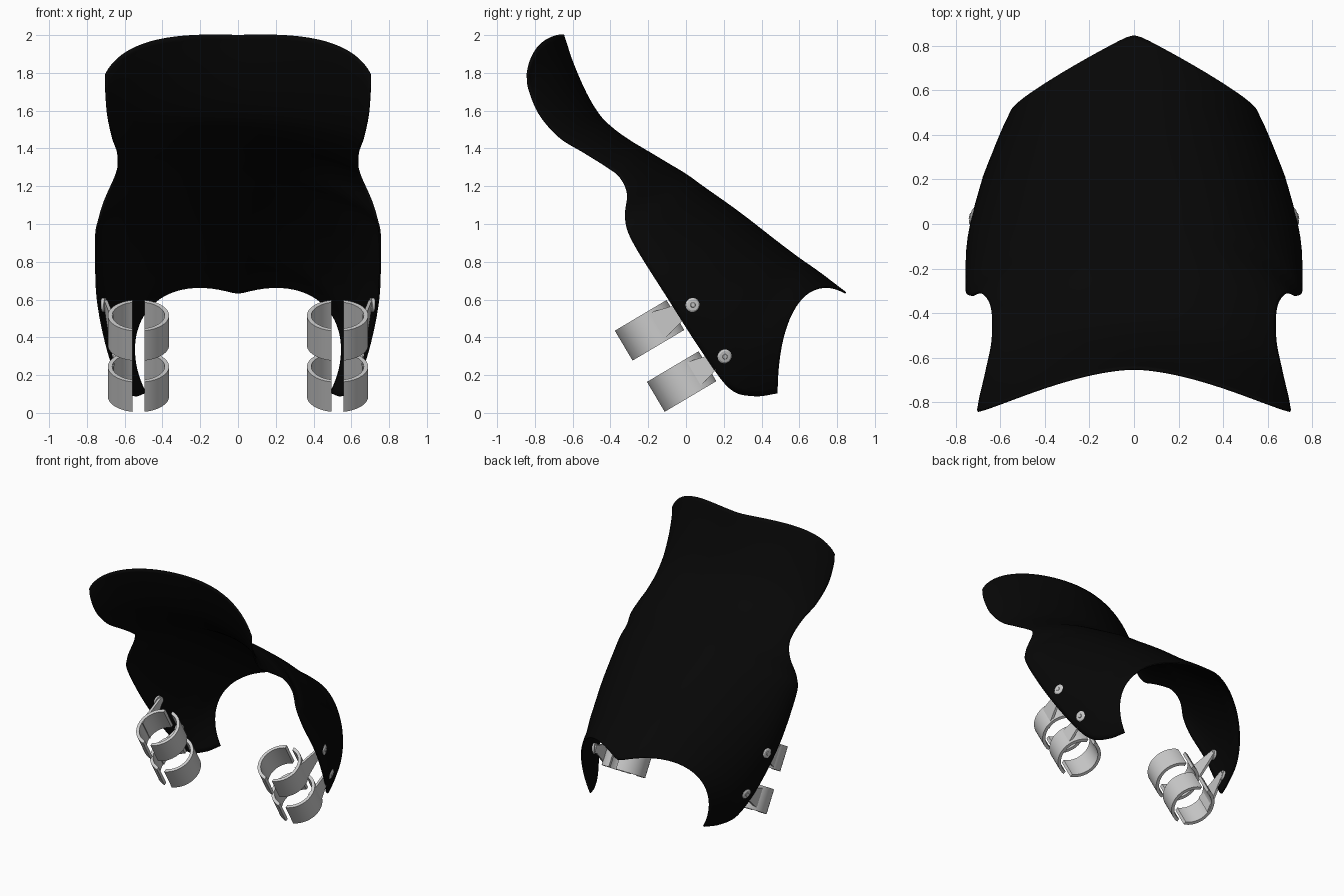
import bpy, bmesh, math
from mathutils import Vector
from mathutils.bvhtree import BVHTree

if "Cube" in bpy.data.objects:
    bpy.data.objects.remove(bpy.data.objects["Cube"])

black = bpy.data.materials.new("black_plastic")
black.diffuse_color = (0.002, 0.002, 0.002, 1)
black.use_nodes = True
black.node_tree.nodes["Principled BSDF"].inputs["Base Color"].default_value = black.diffuse_color


def make_object(name, verts, faces, angle=40):
    mesh = bpy.data.meshes.new(name)
    mesh.from_pydata(verts, [], faces)
    bm = bmesh.new()
    bm.from_mesh(mesh)
    bmesh.ops.recalc_face_normals(bm, faces=bm.faces)
    bm.to_mesh(mesh)
    bm.free()
    obj = bpy.data.objects.new(name, mesh)
    bpy.context.collection.objects.link(obj)
    bpy.ops.object.select_all(action='DESELECT')
    obj.select_set(True)
    bpy.context.view_layer.objects.active = obj
    bpy.ops.object.shade_smooth_by_angle(angle=math.radians(angle))
    return obj


def mirror(obj):
    m = obj.modifiers.new("mirror", 'MIRROR')
    m.use_mirror_merge = False


# Fender stations, nose to tail:
# spine y, z | side edge y, z | half width | sweep angle | backward bow
ROWS = [
    (.845, .635, .483, .105, .55, 117, .46),
    (.70, .745, .36, .09, .59, 113, .25),
    (.60, .815, .23, .13, .635, 107, .12),
    (.48, .905, .08, .33, .695, 98, .03),
    (.28, 1.06, -.10, .61, .745, 93, 0),
    (.09, 1.195, -.28, .90, .752, 90, 0),
    (.00, 1.26, -.322, 1.03, .75, 78, 0),
    (-.10, 1.32, -.31, 1.16, .755, 66, 0),
    (-.20, 1.38, -.35, 1.25, .75, 60, 0),
    (-.30, 1.44, -.42, 1.305, .775, 55, 0),
    (-.39, 1.505, -.54, 1.38, .745, 59, 0),
    (-.46, 1.575, -.67, 1.46, .734, 65, 0),
    (-.53, 1.69, -.775, 1.58, .744, 68, .03),
    (-.60, 1.85, -.83, 1.71, .745, 70, .10),
    (-.65, 2.0, -.84, 1.79, .735, 73, .19),
]


def station(u):
    i = min(int(u), len(ROWS) - 2)
    t = u - i
    b, c = ROWS[i], ROWS[i + 1]
    a = ROWS[i - 1] if i else [2 * p - q for p, q in zip(b, c)]
    d = ROWS[i + 2] if i + 2 < len(ROWS) else [2 * q - p for p, q in zip(b, c)]
    return [q + .5 * t * (r - p + t * (2 * p - 5 * q + 4 * r - s + t * (3 * (q - r) + s - p)))
            for p, q, r, s in zip(a, b, c, d)]


def fender_point(u, v):
    sy, sz, ey, ez, w, sweep, bow = station(u)
    tm = math.radians(sweep)
    t = abs(v) * tm
    f = (1 - math.cos(t)) / (1 - math.cos(tm))
    e = .42 + .3 * min(u, 1)
    off = max(bow, 0) * ((f + .001) ** e - .001 ** e) * (1 - f)
    flat = 1 - .06 * math.exp(-((u - 5) / 1.8) ** 2) * math.sin(math.pi * abs(v)) ** 2
    return Vector((math.copysign(w * math.sin(t) * flat, v),
                   sy + (ey - sy) * f - .82 * off,
                   sz + (ez - sz) * f + .56 * off))


# Fender shell
NU, NV = 84, 64
verts = [fender_point((len(ROWS) - 1) * i / NU, 2 * j / NV - 1)
         for i in range(NU + 1) for j in range(NV + 1)]
faces = [(k, k + 1, k + NV + 2, k + NV + 1)
         for i in range(NU) for k in range(i * (NV + 1), i * (NV + 1) + NV)]
tree = BVHTree.FromPolygons(verts, faces)
fender = make_object("fender", verts, faces, 60)
fender.data.materials.append(black)
solid = fender.modifiers.new("thickness", 'SOLIDIFY')
solid.thickness = .01
solid.offset = 0

# Fork clamps: local axes along the tube (A) and across it (B)
X = Vector((1, 0, 0))
A = Vector((0, .51, -.86)).normalized()
B = Vector((0, .86, .51)).normalized()
R_OUT, R_IN, HALF_H, GAP, SEG = .162, .139, .092, .031, 24


def half_ring(name, centre, side):
    vs, fs = [], []
    for i in range(SEG + 1):
        for r in (R_OUT, R_IN):
            s = math.asin(GAP / r)
            ph = s + (math.pi - 2 * s) * i / SEG
            p = centre + X * side * r * math.sin(ph) + B * r * math.cos(ph)
            vs += [p - A * HALF_H, p + A * HALF_H]
    for i in range(SEG):
        k = 4 * i
        for a, b in ((0, 1), (1, 3), (3, 2), (2, 0)):
            fs.append((k + a, k + b, k + 4 + b, k + 4 + a))
    n = 4 * SEG
    fs += [(0, 1, 3, 2), (n, n + 1, n + 3, n + 2)]
    mirror(make_object(name, vs, fs, 35))


for label, cy, cz in (("upper", -.193, .437), ("lower", -.023, .166)):
    c = Vector((.527, cy, cz))
    half_ring(label + "_clamp_outer", c, 1)
    half_ring(label + "_clamp_inner", c, -1)

    # Point on the fender where the bolt sits
    aim = c + B * .263
    hit, normal, _, _ = tree.ray_cast(Vector((1.5, aim.y, aim.z)), -X)
    if normal.x < 0:
        normal = -normal

    # Tapered tab from the clamp to just inside the fender
    root = c + X * .142
    end = hit - normal * .022 + B * .02
    tv = []
    for p, h in ((root, HALF_H), (end, .02)):
        for dx in (-.01, .008):
            tv += [p + X * dx - A * h, p + X * dx + A * h]
    mirror(make_object(label + "_tab", tv, [(0, 1, 3, 2), (4, 5, 7, 6), (0, 1, 5, 4),
                                            (2, 3, 7, 6), (0, 2, 6, 4), (1, 3, 7, 5)], 20))

    # Domed bolt head with a raised centre
    e1 = normal.cross(A).normalized()
    e2 = normal.cross(e1)
    prof = ((.038, -.022), (.038, .006), (.03, .012), (.014, .013), (.012, .017))
    n = 20
    bv = [hit + normal * h + (e1 * math.cos(k * math.tau / n) + e2 * math.sin(k * math.tau / n)) * r
          for r, h in prof for k in range(n)]
    bf = [(j * n + k, j * n + (k + 1) % n, (j + 1) * n + (k + 1) % n, (j + 1) * n + k)
          for j in range(len(prof) - 1) for k in range(n)]
    bf += [tuple(range(n)), tuple(range((len(prof) - 1) * n, len(prof) * n))]
    mirror(make_object(label + "_bolt", bv, bf, 30))
